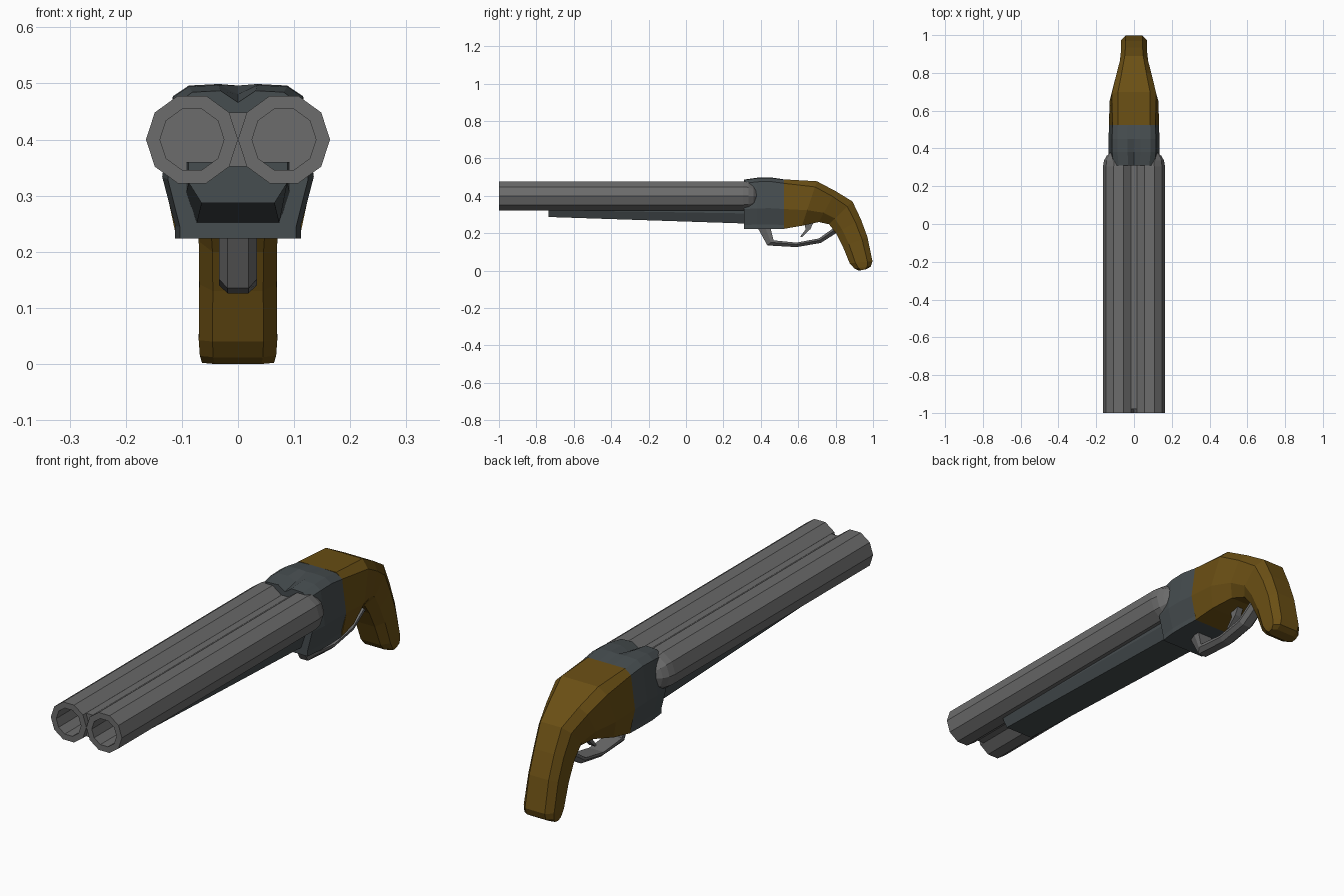
import bpy, bmesh, math
from mathutils import Vector

if "Cube" in bpy.data.objects:
    bpy.data.objects.remove(bpy.data.objects["Cube"], do_unlink=True)


def material(name, rgb):
    mat = bpy.data.materials.new(name)
    mat.use_nodes = True
    colour = (*rgb, 1)
    mat.diffuse_color = colour
    mat.node_tree.nodes["Principled BSDF"].inputs["Base Color"].default_value = colour
    return mat


steel = material("grey steel", (0.15, 0.15, 0.15))
gunmetal = material("blue gunmetal", (0.062, 0.075, 0.08))
wood = material("brown wood", (0.145, 0.078, 0.007))


def loft(name, sections, mat):
    """Skin a list of equal-length closed sections and cap both ends."""
    bm = bmesh.new()
    rings = [[bm.verts.new(p) for p in s] for s in sections]
    for a, b in zip(rings, rings[1:]):
        for i in range(len(a)):
            j = (i + 1) % len(a)
            bm.faces.new((a[i], a[j], b[j], b[i]))
    bm.faces.new(rings[0])
    bm.faces.new(rings[-1])
    bmesh.ops.recalc_face_normals(bm, faces=bm.faces)
    mesh = bpy.data.meshes.new(name)
    bm.to_mesh(mesh)
    bm.free()
    mesh.materials.append(mat)
    obj = bpy.data.objects.new(name, mesh)
    bpy.context.collection.objects.link(obj)
    return obj


def section(start, end, width, profile):
    """Mirrored section; profile holds (width fraction, fraction from start to end)."""
    a, b = Vector((0, *start)), Vector((0, *end))
    half = [a.lerp(b, s) + Vector((f * width, 0, 0)) for f, s in profile]
    mirrored = [Vector((-p.x, p.y, p.z)) for p in reversed(half) if p.x > 1e-6]
    return half + mirrored


def ring(x, y, z, radius, sides=10):
    return [Vector((x + radius * math.cos(math.tau * i / sides), y,
                    z + radius * math.sin(math.tau * i / sides))) for i in range(sides)]


# Twin hollow barrels with domed breech ends
barrel_steps = [(0.385, 0.035), (0.36, 0.064), (0.335, 0.077), (0.305, 0.082),
                (-1, 0.082), (-1, 0.057), (0.2, 0.057)]
for side, x in (("left", 0.082), ("right", -0.082)):
    loft(side + "_barrel", [ring(x, y, 0.4, r) for y, r in barrel_steps], steel)

# Rib joining the barrels
box = [(1, 0), (1, 1)]
loft("barrel_rib", [section((y, 0.448), (y, 0.352), 0.016, box) for y in (-0.98, 0.32)], steel)

# Tapered fore-end under the barrels
loft("fore_end", [section((y, 0.36), (y, z), w, [(1, 0), (1, 0.5), (f, 1)])
                  for y, z, w, f in ((-0.735, 0.287, 0.088, 0.74), (0.32, 0.252, 0.092, 0.8))],
     gunmetal)

# Receiver with a shallow groove on the top front
receiver = []
for y, top, width, groove in ((0.31, 0.487, 0.125, 0.08), (0.38, 0.497, 0.135, 0.06),
                              (0.45, 0.499, 0.135, 0.01), (0.525, 0.488, 0.132, 0)):
    profile = [(0, groove), (0.25, 0), (0.65, 0.01), (0.86, 0.08),
               (1, 0.6), (0.83, 0.92), (0.83, 1)]
    receiver.append(section((y, top), (y, 0.224), width, profile))
loft("receiver", receiver, gunmetal)

# Stock curving down into the pistol grip: back point, front point, half width
stock_path = [
    ((0.525, 0.488), (0.525, 0.224), 0.132), ((0.7, 0.478), (0.62, 0.24), 0.13),
    ((0.8, 0.425), (0.71, 0.26), 0.1), ((0.89, 0.37), (0.765, 0.248), 0.075),
    ((0.935, 0.275), (0.802, 0.2), 0.07), ((0.97, 0.18), (0.838, 0.13), 0.069),
    ((0.997, 0.05), (0.875, 0.04), 0.07), ((0.988, 0.022), (0.9, 0.012), 0.068),
    ((0.965, 0.008), (0.925, 0), 0.064),
]
stock = []
for i, (back, front, width) in enumerate(stock_path):
    t = min(i / 3, 1)
    profile = [(0.65, 0), (0.86 + 0.14 * t, 0.08 + 0.14 * t),
               (1, 0.6 + 0.15 * t), (0.83 - 0.18 * t, 1)]
    stock.append(section(back, front, width, profile))
loft("stock", stock, wood)

# Trigger guard strap, chamfered on the outside
guard_path = [((0.38, 0.235), (0.45, 0.235)), ((0.435, 0.135), (0.468, 0.162)),
              ((0.59, 0.126), (0.59, 0.15)), ((0.72, 0.148), (0.71, 0.172)),
              ((0.81, 0.205), (0.785, 0.225))]
strap = [(0.55, 0), (1, 0.6), (1, 1)]
loft("trigger_guard", [section(a, b, 0.034, strap) for a, b in guard_path], steel)

# Curved trigger
trigger_path = [((0.63, 0.265), (0.685, 0.265)), ((0.64, 0.22), (0.665, 0.222)),
                ((0.61, 0.182), (0.618, 0.178))]
loft("trigger", [section(a, b, 0.014, box) for a, b in trigger_path], steel)
